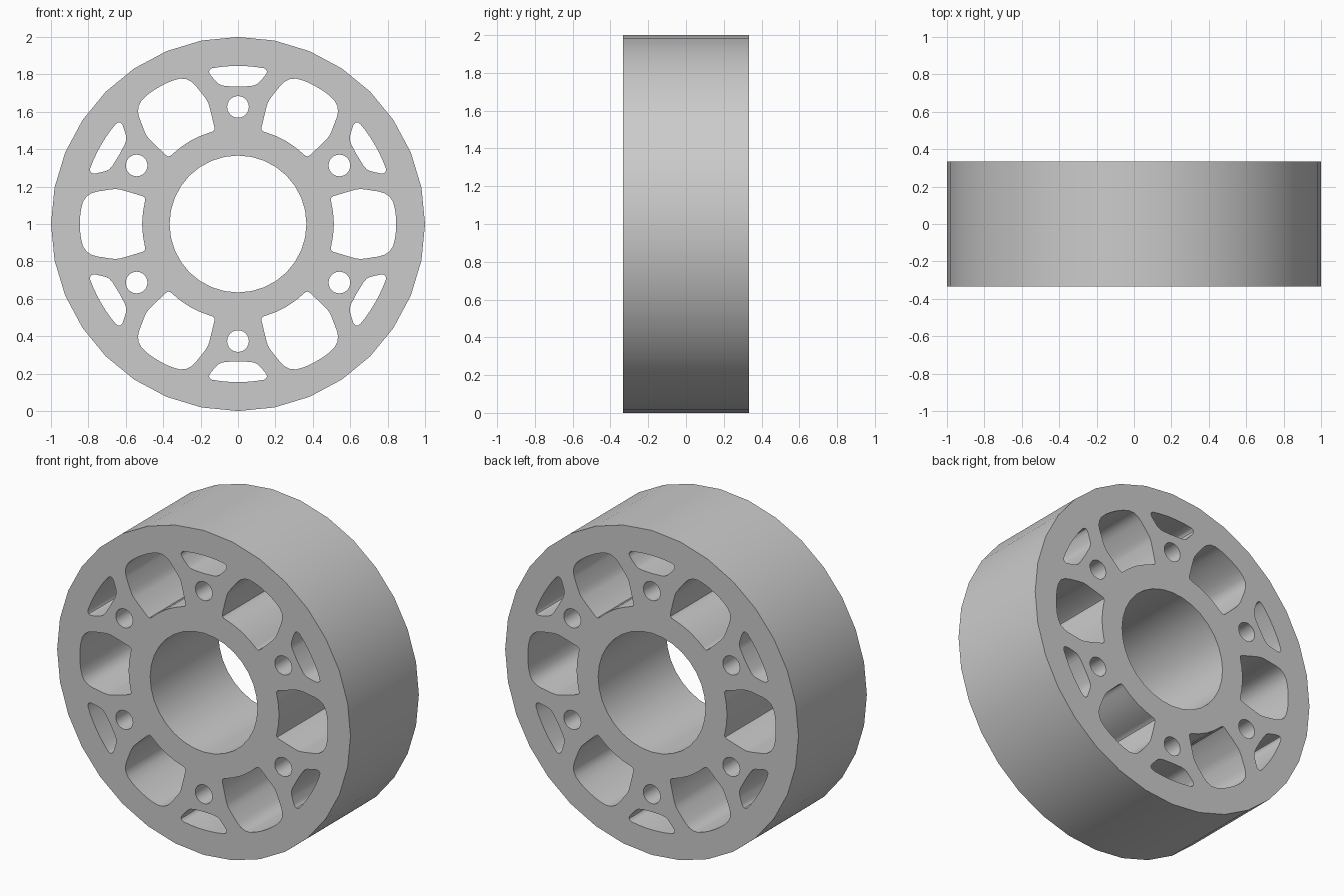
import bpy, bmesh
from math import sin, cos, pi, radians

if "Cube" in bpy.data.objects:
    bpy.data.objects.remove(bpy.data.objects["Cube"])

HALF_WIDTH = 0.333

# Flat profile, outline plus cut-outs, extruded to wheel width
curve = bpy.data.curves.new("wheel_profile", 'CURVE')
curve.dimensions = '2D'
curve.fill_mode = 'BOTH'
curve.extrude = HALF_WIDTH


def add_loop(points):
    spline = curve.splines.new('POLY')
    spline.points.add(len(points) - 1)
    for p, (x, y) in zip(spline.points, points):
        p.co = (x, y, 0, 1)
    spline.use_cyclic_u = True


def circle(r, n, cx=0, cy=0):
    return [(cx + r * cos(2 * pi * i / n), cy + r * sin(2 * pi * i / n)) for i in range(n)]


def window(half, angle):
    # mirror a half outline (radial, tangential) and turn it to the given angle
    full = half + [(u, -v) for u, v in reversed(half) if v > 0]
    c, s = cos(angle), sin(angle)
    return [(u * c - v * s, u * s + v * c) for u, v in full]


# Half outlines of the large and small windows
LARGE = [(0.513, 0), (0.508, 0.065), (0.499, 0.115), (0.496, 0.13), (0.499, 0.142),
         (0.51, 0.149), (0.58, 0.17), (0.63, 0.184), (0.652, 0.187), (0.68, 0.185),
         (0.755, 0.173), (0.785, 0.164), (0.812, 0.145), (0.829, 0.118),
         (0.839, 0.08), (0.844, 0.04), (0.845, 0)]
SMALL = [(0.735, 0), (0.737, 0.065), (0.742, 0.09), (0.752, 0.107), (0.77, 0.124),
         (0.793, 0.145), (0.805, 0.153), (0.817, 0.155), (0.827, 0.149),
         (0.833, 0.138), (0.84, 0.09), (0.844, 0.045), (0.845, 0)]

# Rim and centre bore
add_loop(circle(1.0, 32))
add_loop(circle(0.366, 32))

# Six large windows, six bolt holes and six small windows
for k in range(6):
    a = radians(60 * k)
    b = a + radians(30)
    add_loop(window(LARGE, a))
    add_loop(window(SMALL, b))
    add_loop(circle(0.058, 24, 0.626 * cos(b), 0.626 * sin(b)))

wheel = bpy.data.objects.new("wheel", curve)
bpy.context.collection.objects.link(wheel)
wheel.rotation_euler = (pi / 2, 0, 0)
wheel.location = (0, 0, 1)

bpy.context.view_layer.objects.active = wheel
wheel.select_set(True)
bpy.ops.object.convert(target='MESH')
wheel = bpy.context.object

# Weld caps to walls and make the normals consistent
bm = bmesh.new()
bm.from_mesh(wheel.data)
bmesh.ops.remove_doubles(bm, verts=bm.verts, dist=0.0002)
bmesh.ops.recalc_face_normals(bm, faces=bm.faces)
bm.to_mesh(wheel.data)
bm.free()

bpy.ops.object.transform_apply(location=True, rotation=True, scale=True)
bpy.ops.object.shade_smooth_by_angle(angle=radians(40))
